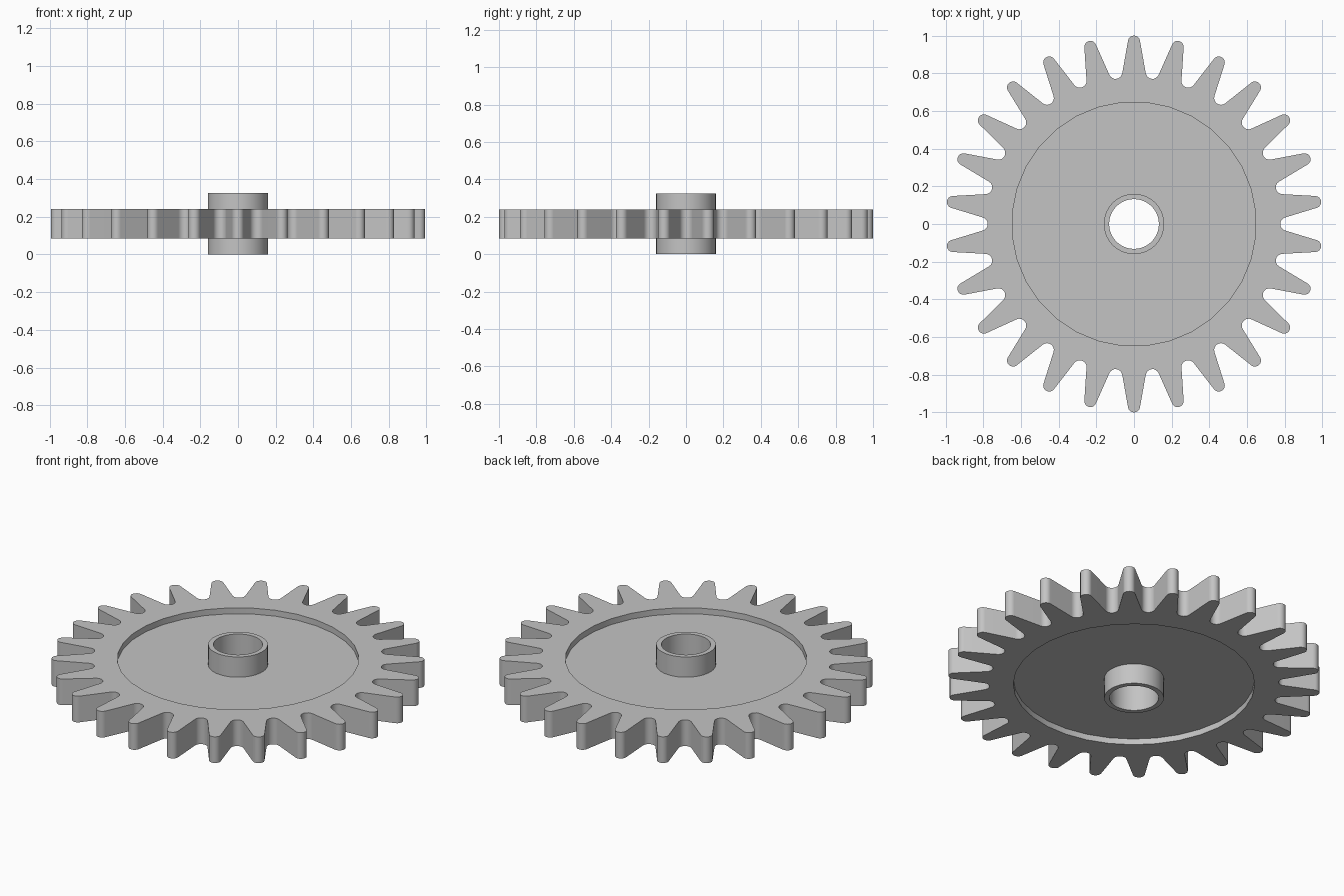
import bpy, bmesh
from math import sin, cos, pi, radians
from mathutils import Vector, Matrix

cube = bpy.data.objects.get("Cube")
if cube:
    bpy.data.objects.remove(cube)

STEEL = (0.55, 0.55, 0.55, 1.0)
steel = bpy.data.materials.new("plain grey metal")
steel.use_nodes = True
steel.diffuse_color = STEEL
steel.node_tree.nodes["Principled BSDF"].inputs["Base Color"].default_value = STEEL

TEETH = 26


def arc(center_y, radius, start, end, steps):
    """Points of an arc centred on the local y axis, angles in degrees."""
    angles = [radians(start + (end - start) * i / steps) for i in range(steps + 1)]
    return [Vector((radius * cos(a), center_y + radius * sin(a), 0)) for a in angles]


def circle(radius, sides):
    """Regular polygon with a flat side across each axis."""
    return [Vector((radius * cos(2 * pi * (i + 0.5) / sides),
                    radius * sin(2 * pi * (i + 0.5) / sides), 0)) for i in range(sides)]


def gear_outline():
    """Tapered teeth with round tips, joined by round valleys."""
    pitch = 2 * pi / TEETH
    tip = arc(0.968, 0.032, 11, 169, 8)
    valley = arc(0.812, 0.036, -18, -162, 8)
    points = []
    for i in range(TEETH):
        points += [Matrix.Rotation(i * pitch, 3, 'Z') @ p for p in tip]
        points += [Matrix.Rotation((i + 0.5) * pitch, 3, 'Z') @ p for p in valley]
    return points


def pierced_plate(name, outer, inner, bottom, top):
    """Solid between two outlines, from bottom to top."""
    bm = bmesh.new()
    edges = []
    for loop in (outer, inner):
        verts = [bm.verts.new((p.x, p.y, bottom)) for p in loop]
        edges += [bm.edges.new((v, verts[(i + 1) % len(verts)])) for i, v in enumerate(verts)]
    bmesh.ops.triangle_fill(bm, use_beauty=True, edges=edges, normal=(0, 0, 1))
    lifted = bmesh.ops.extrude_face_region(bm, geom=bm.faces[:], use_keep_orig=True)
    moved = [g for g in lifted["geom"] if isinstance(g, bmesh.types.BMVert)]
    bmesh.ops.translate(bm, verts=moved, vec=(0, 0, top - bottom))
    bmesh.ops.recalc_face_normals(bm, faces=bm.faces[:])
    mesh = bpy.data.meshes.new(name)
    bm.to_mesh(mesh)
    bm.free()
    mesh.materials.append(steel)
    obj = bpy.data.objects.new(name, mesh)
    bpy.context.collection.objects.link(obj)
    bpy.ops.object.select_all(action='DESELECT')
    obj.select_set(True)
    bpy.context.view_layer.objects.active = obj
    bpy.ops.object.shade_smooth_by_angle(angle=radians(30))
    return obj


# Toothed rim around the recesses
pierced_plate("toothed_rim", gear_outline(), circle(0.648, 32), 0.085, 0.24)
# Thinner web, its edge buried in the rim and hub
pierced_plate("web_disc", circle(0.66, 32), circle(0.147, 48), 0.12, 0.205)
# Hub sleeve with the shaft bore
pierced_plate("hub_sleeve", circle(0.16, 48), circle(0.132, 48), 0.0, 0.325)
